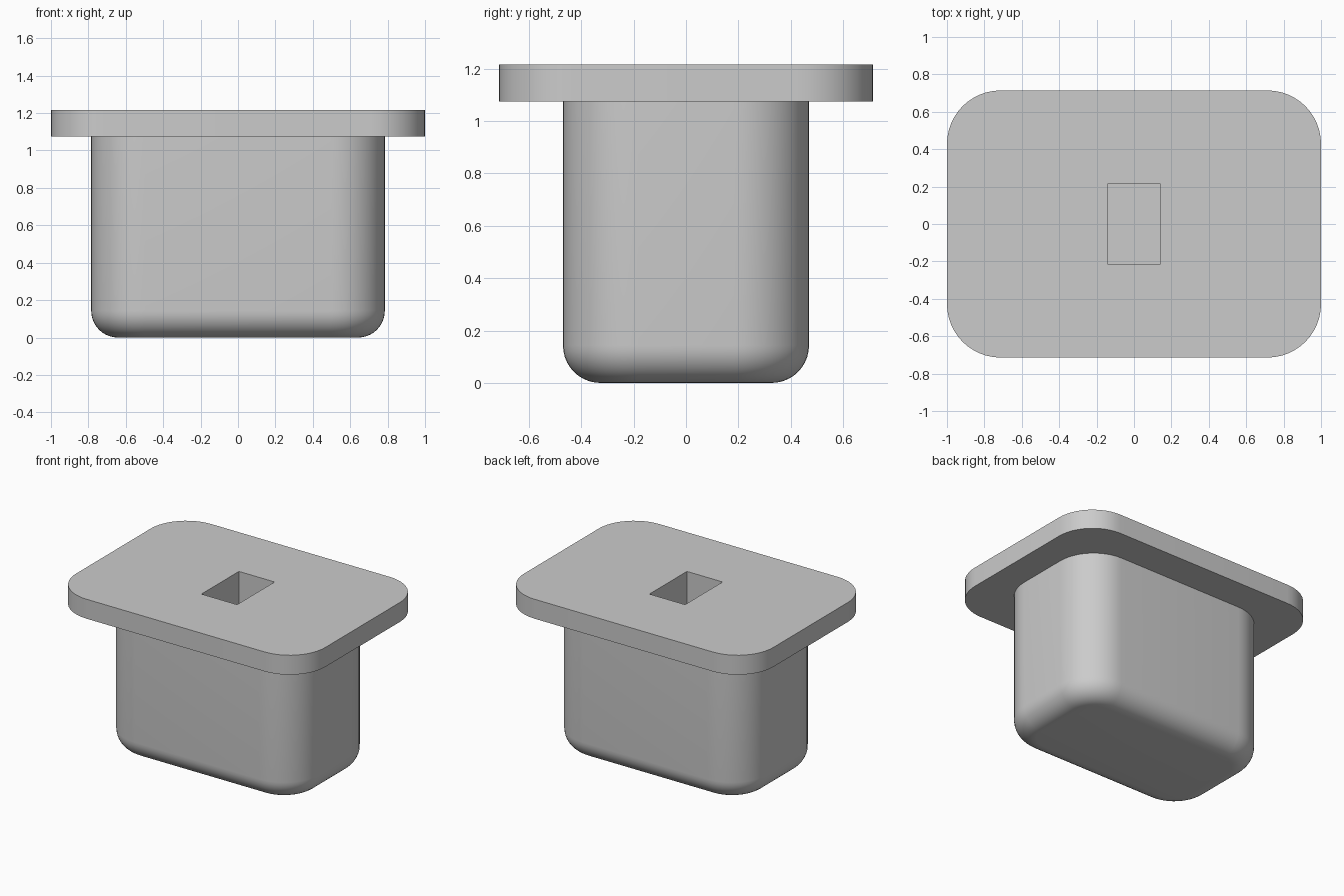
import bpy, bmesh
from math import sin, cos, pi, radians

cube = bpy.data.objects.get("Cube")
if cube:
    bpy.data.objects.remove(cube, do_unlink=True)

grey = bpy.data.materials.new("light grey")
grey.use_nodes = True
grey.diffuse_color = (0.6, 0.6, 0.6, 1)
grey.node_tree.nodes["Principled BSDF"].inputs["Base Color"].default_value = (0.6, 0.6, 0.6, 1)

CORNER_STEPS = 12
FILLET_STEPS = 10


def rounded_outline(half_x, half_y, radius):
    """Points of a rounded rectangle, counter-clockwise."""
    points = []
    for quarter, (sx, sy) in enumerate([(1, 1), (-1, 1), (-1, -1), (1, -1)]):
        for i in range(CORNER_STEPS + 1):
            a = (quarter + i / CORNER_STEPS) * pi / 2
            points.append((sx * (half_x - radius) + radius * cos(a),
                           sy * (half_y - radius) + radius * sin(a)))
    return points


def rounded_block(name, half_x, half_y, radius, bottom, top, fillet=0):
    """Rounded prism with an optional fillet around the bottom edge."""
    levels = [(0, bottom), (0, top)]
    if fillet:
        angles = [i / FILLET_STEPS * pi / 2 for i in range(FILLET_STEPS + 1)]
        levels = [(fillet * (1 - sin(a)), bottom + fillet * (1 - cos(a))) for a in angles]
        levels.append((0, top))
    bm = bmesh.new()
    rings = [[bm.verts.new((x, y, z)) for x, y in
              rounded_outline(half_x - inset, half_y - inset, radius - inset)]
             for inset, z in levels]
    for low, high in zip(rings, rings[1:]):
        for i in range(len(low)):
            j = (i + 1) % len(low)
            bm.faces.new((low[i], low[j], high[j], high[i]))
    bm.faces.new(rings[0][::-1])
    bm.faces.new(rings[-1])
    mesh = bpy.data.meshes.new(name)
    bm.to_mesh(mesh)
    bm.free()
    mesh.materials.append(grey)
    obj = bpy.data.objects.new(name, mesh)
    bpy.context.collection.objects.link(obj)
    return obj


# Wide flange on top, and the plug body under it
flange = rounded_block("top_flange", 1.0, 0.714, 0.286, 1.075, 1.216)
body = rounded_block("plug_body", 0.785, 0.47, 0.286, 0, 1.075, fillet=0.143)

# Rectangular socket cut down through the flange into the body
bpy.ops.mesh.primitive_cube_add(size=1, location=(0, 0, 1.0))
cutter = bpy.context.object
cutter.name = "socket_cutter"
cutter.scale = (0.286, 0.43, 0.8)
cutter.hide_render = True
cutter.data.materials.append(grey)
bpy.context.view_layer.update()

for part in (flange, body):
    bpy.ops.object.select_all(action="DESELECT")
    part.select_set(True)
    bpy.context.view_layer.objects.active = part
    cut = part.modifiers.new("socket", "BOOLEAN")
    cut.operation = "DIFFERENCE"
    cut.solver = "EXACT"
    cut.object = cutter
    bpy.ops.object.modifier_apply(modifier=cut.name)
    bpy.ops.object.shade_smooth_by_angle(angle=radians(30))

bpy.data.objects.remove(cutter, do_unlink=True)
